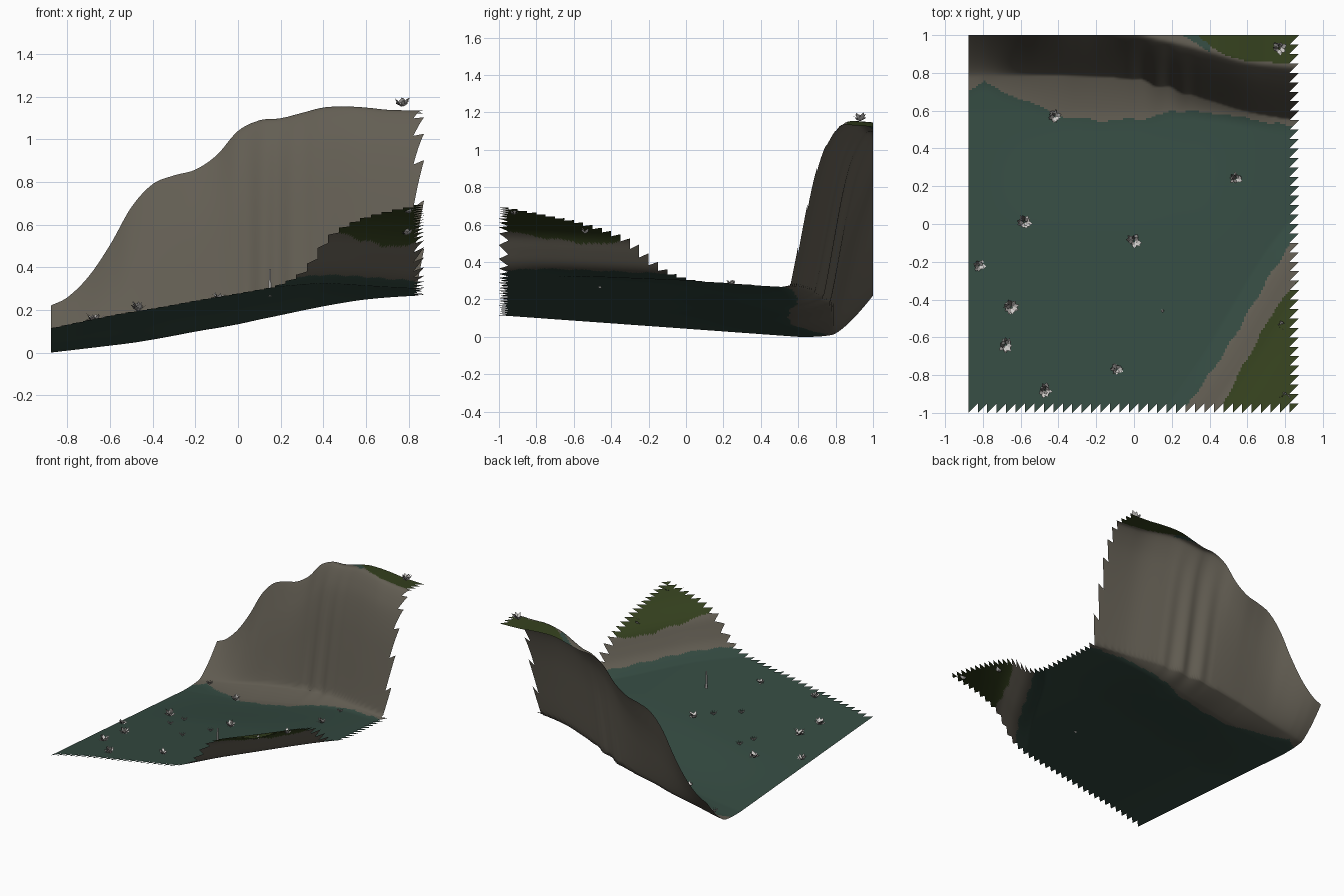
import bpy, bmesh, math, random
from mathutils import Vector

if "Cube" in bpy.data.objects:
    bpy.data.objects.remove(bpy.data.objects["Cube"])

random.seed(4)


def material(name, rgb):
    m = bpy.data.materials.new(name)
    m.diffuse_color = (*rgb, 1)
    m.use_nodes = True
    m.node_tree.nodes["Principled BSDF"].inputs["Base Color"].default_value = m.diffuse_color
    return m


TEAL = material("teal grass", (0.035, 0.070, 0.054))
ROCK = material("brown rock", (0.125, 0.112, 0.087))
GREEN = material("olive grass", (0.035, 0.052, 0.013))
PALE = material("pale leaf", (0.64, 0.62, 0.60))
GREY = material("grey leaf", (0.34, 0.32, 0.31))
DARK = material("dark leaf", (0.10, 0.095, 0.09))


def curve(x, pts, smooth=True):
    """Interpolate through (x, value) points."""
    if x <= pts[0][0]:
        return pts[0][1]
    if x >= pts[-1][0]:
        return pts[-1][1]
    k = max(i for i in range(len(pts) - 1) if pts[i][0] <= x)
    (x0, a), (x1, b) = pts[k], pts[k + 1]
    h = x1 - x0
    t = (x - x0) / h
    if not smooth:
        return a + (b - a) * t

    def slope(i):
        p, q = pts[max(i - 1, 0)], pts[min(i + 1, len(pts) - 1)]
        return (q[1] - p[1]) / (q[0] - p[0])
    return ((2*t**3 - 3*t*t + 1) * a + (t**3 - 2*t*t + t) * h * slope(k)
            + (3*t*t - 2*t**3) * b + (t**3 - t*t) * h * slope(k + 1))


# Valley floor along x, its swell, and the cliff crest along x
FLOOR = [(-.88, 0), (-.6, .033), (-.4, .058), (-.2, .093), (0, .128),
         (.2, .173), (.4, .213), (.6, .243), (.87, .261)]
SWELL = [(-.88, 0), (-.7, .018), (-.5, .033), (-.2, .037), (0, .036), (.2, .027),
         (.4, .022), (.6, .006), (.87, 0)]
CREST = [(-.88, .22), (-.8, .26), (-.7, .36), (-.6, .51), (-.5, .69), (-.4, .80),
         (-.3, .84), (-.2, .865), (-.1, .93), (0, 1.04), (.1, 1.09), (.2, 1.10),
         (.3, 1.125), (.4, 1.15), (.5, 1.155), (.6, 1.15), (.7, 1.14), (.87, 1.135)]
# Cliff lines in plan: grass edge, start of the steep face, top of the face
FOOT = [(-.88, .71), (-.79, .75), (-.7, .70), (-.6, .665), (-.5, .62), (-.4, .575),
        (-.3, .56), (-.2, .545), (0, .555), (.08, .56), (.2, .60), (.4, .59),
        (.6, .56), (.75, .53), (.87, .52)]
FACE = [(-.88, .78), (-.4, .79), (0, .77), (.2, .72), (.4, .66), (.6, .60), (.87, .55)]
TOP = [(-.88, 1.0), (0, 1.0), (.2, .97), (.4, .92), (.6, .865), (.87, .84)]
ROUND = [(0, 0), (.1, .14), (.27, .40), (.43, .63), (.6, .81), (.77, .92), (.93, .99), (1, 1)]
# Corner hill: plan edges along y and rise past the edge
HILL_ROCK = [(-1, .255), (-.8, .395), (-.65, .495), (-.4, .645), (-.25, .735), (-.1, .835), (.1, 1.0)]
HILL_GREEN = [(-1, .46), (-.8, .55), (-.63, .65), (-.5, .71), (-.33, .84), (-.2, .95)]
HILL_RISE = [(-.1, 0), (0, .028), (.05, .06), (.1, .12), (.15, .185), (.22, .23),
             (.34, .275), (.61, .325)]
PLATEAU = [(.34, 1.0), (.4, .945), (.48, .895), (.6, .86), (.87, .85)]


def height(x, y):
    z = curve(x, FLOOR) + .115 * max(0, (.6 - y) / 1.6)
    t = min(1, max(0, (.6 - y) / .7))
    z += curve(x, SWELL) * t * t * (3 - 2 * t)
    if y < .2:
        z += curve(x - curve(y, HILL_ROCK), HILL_RISE)
    foot, face, top = curve(x, FOOT), curve(x, FACE), curve(x, TOP)
    # folds in the face
    if -.05 < x < .35:
        face += .012 * math.sin(42 * x) * math.sin((x + .05) / .4 * math.pi)
    shelf = .05 * min(1, max(.2, (.95 - abs(x)) * 1.6))
    if y > foot - .05:
        t = min(1, (y - foot + .05) / (face - foot + .05))
        z += shelf * t * t
    if y > face:
        s = min(1, (y - face) / (top - face))
        w = min(1, max(0, (x + .75) / .9))
        f = w * curve(s, ROUND) + (1 - w) * s ** 1.35
        z += (curve(x, CREST) - z) * f
    # plateau falls slightly to the back
    return z - .08 * max(0, y - top)


def ground_colour(x, y):
    wobble = .005 * math.sin(31 * x + 17 * y) + .003 * math.sin(63 * x - 40 * y)
    if y < .2:
        if x > curve(y, HILL_GREEN, False) + wobble:
            return 2
        return 1 if x > curve(y, HILL_ROCK, False) + wobble else 0
    if x > .34 and y > curve(x, PLATEAU, False):
        return 2
    if .26 < x < .4 and y > 1 - (x - .26) * .65:
        return 0
    return 1 if y > curve(x, FOOT, False) + wobble else 0


# Terrain sheet: 35 x 40 cells, with toothed front and right edges
NX, NY, SUB = 35, 40, 5
STEP = .05 / SUB
bm = bmesh.new()
grid = [[bm.verts.new((-.877 + i * STEP, -1 + j * STEP,
                       height(-.877 + i * STEP, -1 + j * STEP)))
         for j in range(NY * SUB + 1)] for i in range(NX * SUB + 1)]
for i in range(NX * SUB):
    for j in range(NY * SUB):
        a, b, c, d = grid[i][j], grid[i + 1][j], grid[i + 1][j + 1], grid[i][j + 1]
        corners = (a, b, c, d)
        if i >= (NX - 1) * SUB or j < SUB:
            u, v = i % SUB, j % SUB
            if v < u:
                continue
            if u == v:
                corners = (a, c, d)
        f = bm.faces.new(corners)
        f.smooth = True
        mid = f.calc_center_median()
        f.material_index = ground_colour(mid.x, mid.y)
bmesh.ops.delete(bm, geom=[v for v in bm.verts if not v.link_faces], context='VERTS')
mesh = bpy.data.meshes.new("terrain")
bm.to_mesh(mesh)
bm.free()
for m in (TEAL, ROCK, GREEN):
    mesh.materials.append(m)
bpy.context.collection.objects.link(bpy.data.objects.new("terrain", mesh))


def finish(name, bm):
    me = bpy.data.meshes.new(name)
    bm.to_mesh(me)
    bm.free()
    for m in (PALE, GREY, DARK):
        me.materials.append(m)
    bpy.context.collection.objects.link(bpy.data.objects.new(name, me))


def shrub(name, x, y, size, lift, count=20):
    """Flat kite leaves fanning up and out from a point."""
    bm = bmesh.new()
    base = Vector((x, y, height(x, y) + lift))
    for k in range(count):
        ang = 2.4 * k + random.uniform(-.3, .3)
        out = Vector((math.cos(ang), math.sin(ang), 0))
        side = Vector((-out.y, out.x, 0)) * size * random.uniform(.2, .32)
        tip = out * size * random.uniform(.5, 1) + Vector((0, 0, size * random.uniform(.2, 1)))
        mid = base + tip * .6
        f = bm.faces.new([bm.verts.new(p) for p in
                          (base + out * size * .1, mid + side, base + tip, mid - side)])
        f.material_index = (0, 0, 1, 0, 2)[k % 5]
    finish(name, bm)


def upright_tuft(name, x, y, size):
    """Crossed upright blades."""
    bm = bmesh.new()
    base = Vector((x, y, height(x, y) + .003))
    for k in range(4):
        ang = math.pi * k / 4 + .3
        out = Vector((math.cos(ang), math.sin(ang), 0)) * size
        up = Vector((0, 0, size))
        f = bm.faces.new([bm.verts.new(p) for p in
                          (base, base + out + up * .8, base + up * .5, base - out + up)])
        f.material_index = (0, 0, 0, 1)[k]
    finish(name, bm)


# Shrubs
for x, y in [(-.58, .01), (0, -.09), (-.65, -.44), (-.68, -.64), (-.47, -.88)]:
    shrub("shrub", x, y, .045, .008)
for x, y in [(-.42, .57), (.54, .24), (-.82, -.22), (-.09, -.77)]:
    shrub("shrub", x, y, .038, .001)
shrub("clifftop_shrub", .77, .93, .046, .024)
# Small upright tufts
for x, y in [(-.42, -.05), (-.46, -.16), (-.21, -.37), (-.08, -.22), (.51, .5), (-.76, .74)]:
    upright_tuft("upright_tuft", x, y, .028)
# Half-buried hill shrubs
shrub("hill_shrub", .79, -.54, .036, -.022, 12)
shrub("hill_shrub", .80, -.92, .034, -.018, 12)

# Pale post
bpy.ops.mesh.primitive_cone_add(vertices=6, radius1=.009, radius2=.005, depth=.13,
                                location=(.15, -.46, height(.15, -.46) + .06))
post = bpy.context.object
post.name = "post"
post.data.materials.append(PALE)
